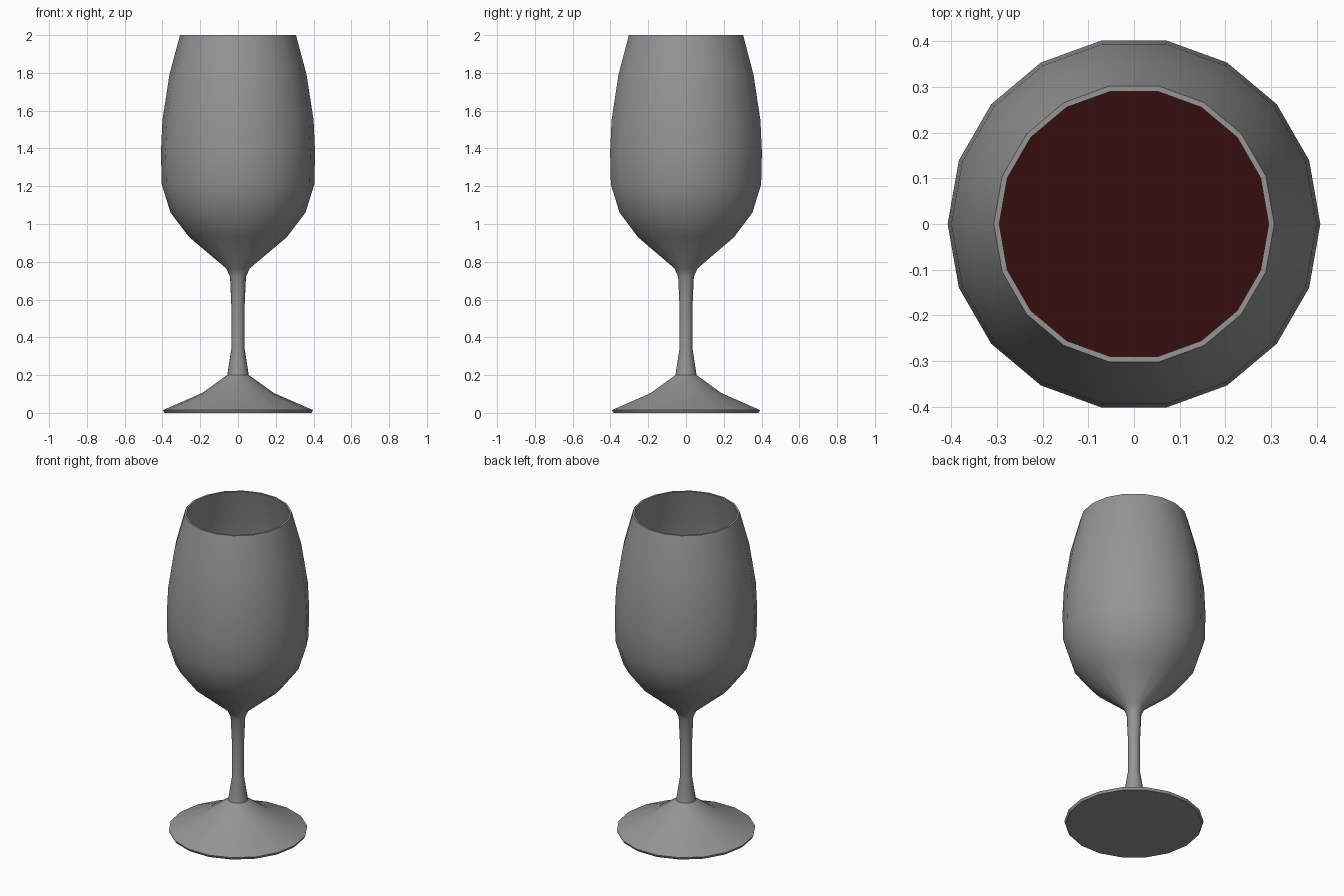
import bpy
import bmesh
from math import cos, sin, tau

SIDES = 18

cube = bpy.data.objects.get("Cube")
if cube:
    bpy.data.objects.remove(cube, do_unlink=True)


def material(name, colour):
    mat = bpy.data.materials.new(name)
    mat.use_nodes = True
    mat.diffuse_color = (*colour, 1)
    mat.node_tree.nodes["Principled BSDF"].inputs["Base Color"].default_value = (*colour, 1)
    return mat


def lathe(name, profile, mat, sharp=(), cap_start=False, cap_end=False):
    """Spin a (radius, height) profile around z; sharp lists profile points with hard rings."""
    bm = bmesh.new()
    rings = [[bm.verts.new((r * cos(tau * i / SIDES), r * sin(tau * i / SIDES), z))
              for i in range(SIDES)] for r, z in profile]
    for lower, upper in zip(rings, rings[1:]):
        for i in range(SIDES):
            j = (i + 1) % SIDES
            bm.faces.new((lower[i], lower[j], upper[j], upper[i]))
    if cap_start:
        bm.faces.new(rings[0][::-1])
    if cap_end:
        bm.faces.new(rings[-1])
    for face in bm.faces:
        face.smooth = True
    for k in sharp:
        for i in range(SIDES):
            bm.edges.get((rings[k][i], rings[k][(i + 1) % SIDES])).smooth = False
    mesh = bpy.data.meshes.new(name)
    bm.to_mesh(mesh)
    bm.free()
    mesh.materials.append(mat)
    obj = bpy.data.objects.new(name, mesh)
    bpy.context.collection.objects.link(obj)
    return obj


glass = material("grey glass", (0.3, 0.3, 0.3))
wine = material("dark red wine", (0.035, 0.004, 0.004))

# Foot: shallow flared cone with a thin rim
lathe("foot", [(0.39, 0), (0.397, 0.015), (0.19, 0.105), (0.057, 0.2)], glass,
      sharp=(0, 1), cap_start=True)

# Stem and bowl: outer wall, flat lip, then the inner wall back down
outer = [(0.057, 0.2), (0.035, 0.34), (0.034, 0.54), (0.042, 0.72), (0.062, 0.765),
         (0.258, 0.93), (0.357, 1.06), (0.404, 1.21), (0.408, 1.38),
         (0.4, 1.55), (0.363, 1.79), (0.307, 2)]
wall = 0.012
inner = [(r - wall, z) for r, z in outer[:4:-1]] + [(0.03, 0.775)]
lip = len(outer) - 1
lathe("stem_and_bowl", outer + inner, glass, sharp=(lip, lip + 1), cap_end=True)

# Wine: fills the lower bowl up to a flat surface
fill = [(0.028, 0.78), (0.242, 0.935), (0.341, 1.065), (0.389, 1.21), (0.394, 1.34)]
lathe("wine", fill, wine, sharp=(len(fill) - 1,), cap_start=True, cap_end=True)
